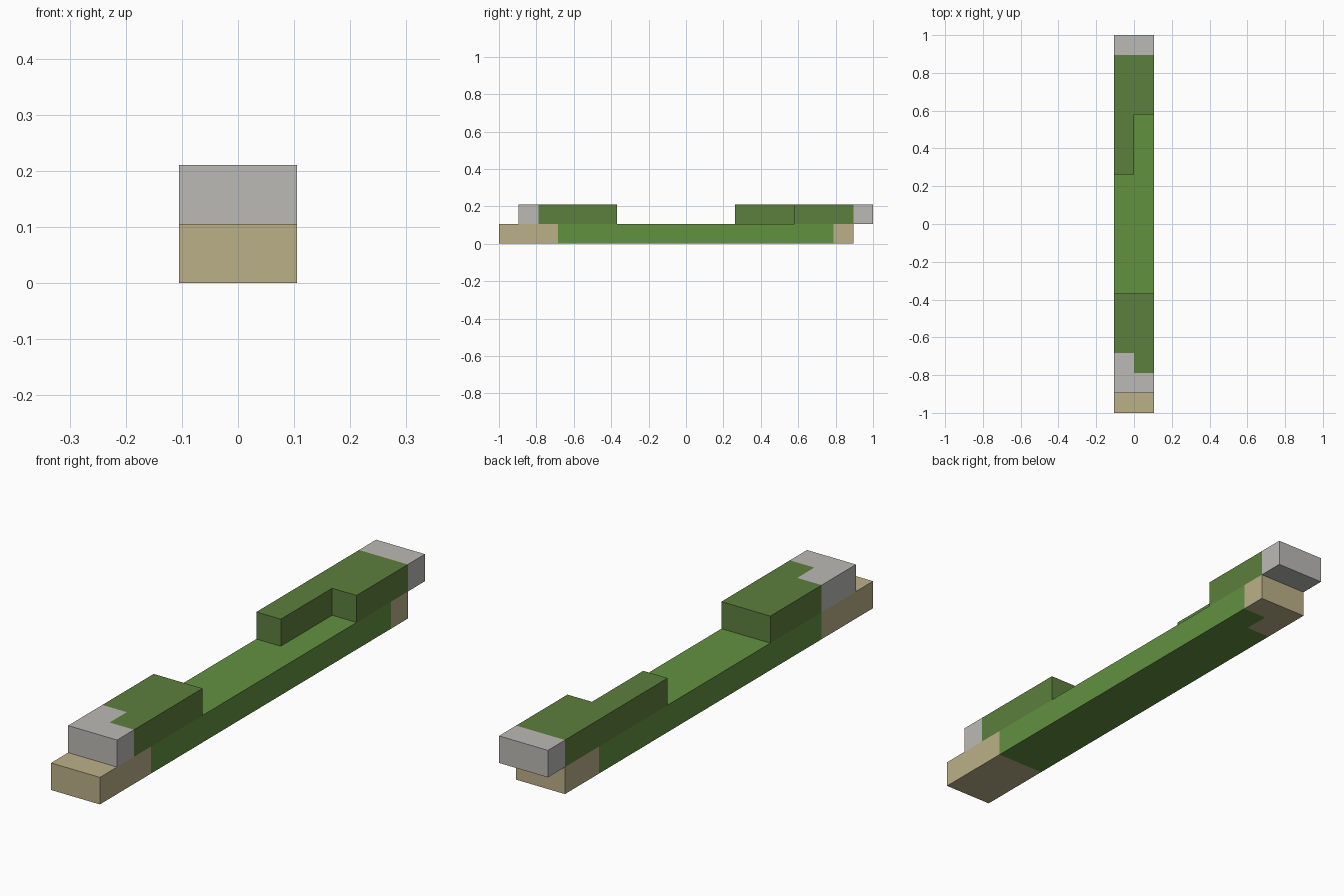
import bpy
import bmesh

old = bpy.data.objects.get("Cube")
if old:
    bpy.data.objects.remove(old, do_unlink=True)

U = 2 / 19  # one module: the model is 19 modules long, 2 wide, 2 high


def material(name, rgb):
    mat = bpy.data.materials.new(name)
    mat.use_nodes = True
    lin = [((c / 255 + 0.055) / 1.055) ** 2.4 for c in rgb]
    mat.diffuse_color = (*lin, 1)
    mat.node_tree.nodes["Principled BSDF"].inputs["Base Color"].default_value = (*lin, 1)
    return mat


grey = material("light grey", (187, 186, 182))
tan = material("tan", (187, 176, 136))
leaf = material("leaf green", (98, 145, 64))
moss = material("moss green", (92, 127, 61))


def block(name, outline, level, cuts, body, tip, is_tip):
    """Extrude a footprint by one module, cut it at the colour borders, paint the tips."""
    bm = bmesh.new()
    base = bm.faces.new([bm.verts.new((x, y, level)) for x, y in outline])
    top = bmesh.ops.extrude_face_region(bm, geom=[base])["geom"]
    bmesh.ops.translate(bm, vec=(0, 0, 1),
                        verts=[g for g in top if isinstance(g, bmesh.types.BMVert)])
    planes = [((0, y, 0), (0, 1, 0)) for y in cuts] + [((0, 0, 0), (1, 0, 0))]
    for co, no in planes:
        bmesh.ops.bisect_plane(bm, geom=bm.verts[:] + bm.edges[:] + bm.faces[:],
                               plane_co=co, plane_no=no, dist=1e-5)
    bmesh.ops.recalc_face_normals(bm, faces=bm.faces[:])
    for f in bm.faces:
        c = f.calc_center_median()
        f.material_index = int(is_tip(c.x, c.y))
    for v in bm.verts:
        v.co = (v.co.x * U, v.co.y * U - 1, v.co.z * U)
    mesh = bpy.data.meshes.new(name)
    bm.to_mesh(mesh)
    bm.free()
    mesh.materials.append(body)
    mesh.materials.append(tip)
    bpy.context.collection.objects.link(bpy.data.objects.new(name, mesh))


def rect(y0, y1):
    return [(-1, y0), (1, y0), (1, y1), (-1, y1)]


# Long lower beam with tan ends, the rear one stepped
block("lower_beam", rect(0, 18), 0, (3, 16, 17), leaf, tan,
      lambda x, y: y < 3 or y > (17 if x > 0 else 16))

# Front upper block with a stepped grey tip
block("front_upper_block", rect(1, 6), 1, (2, 3), moss, grey,
      lambda x, y: y < (2 if x > 0 else 3))

# Rear upper block, L-shaped, with a straight grey tip
block("rear_upper_block", [(-1, 12), (0, 12), (0, 15), (1, 15), (1, 19), (-1, 19)],
      1, (15, 18), moss, grey, lambda x, y: y > 18)
